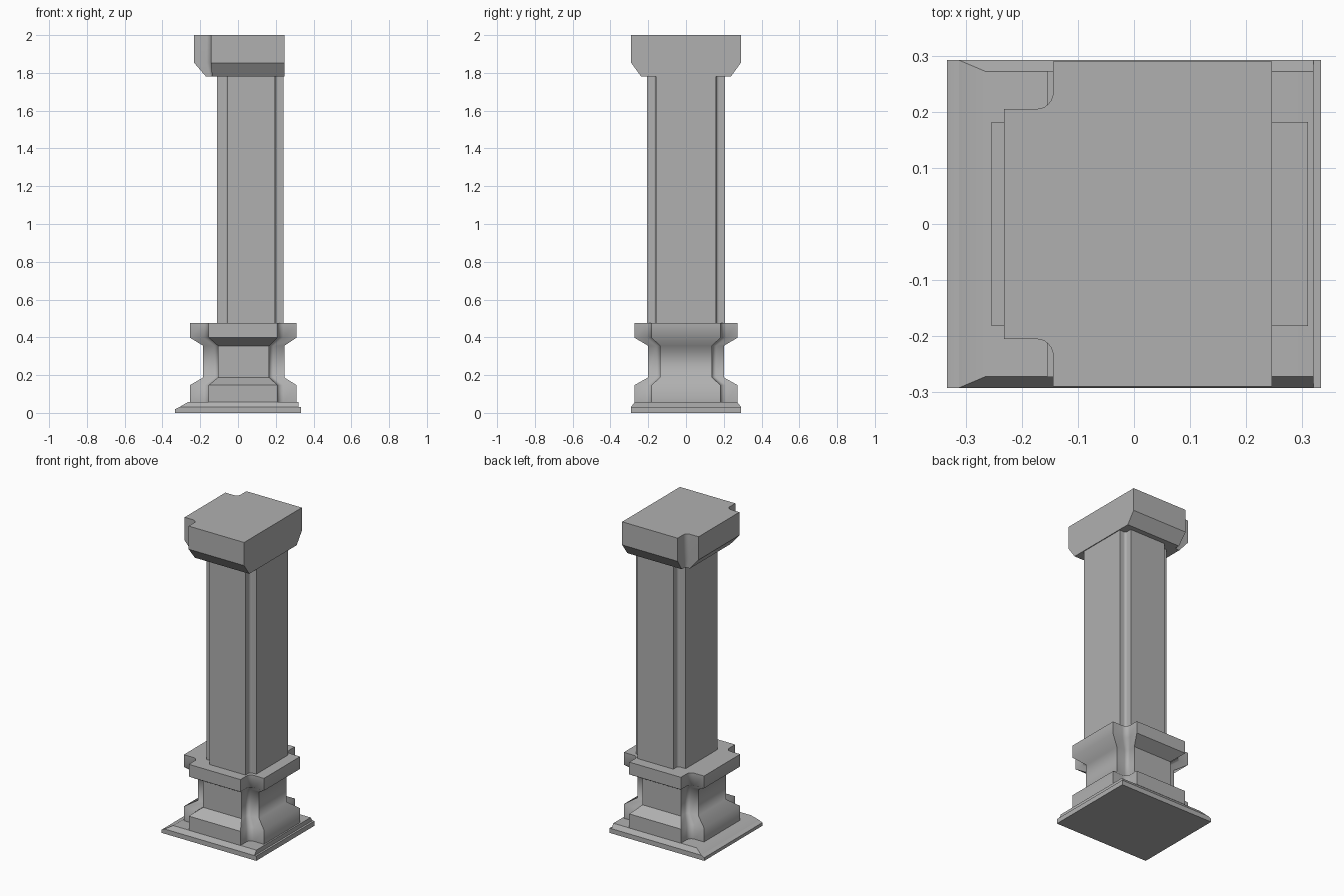
import bpy, bmesh, math

if "Cube" in bpy.data.objects:
    bpy.data.objects.remove(bpy.data.objects["Cube"])

# Darker grey stone
stone = bpy.data.materials.new("stone")
stone.diffuse_color = (0.435, 0.435, 0.435, 1)
stone.use_nodes = True
stone.node_tree.nodes["Principled BSDF"].inputs["Base Color"].default_value = stone.diffuse_color


def ring(z, x0, x1, y, fx0=None, fx1=None, sy=0.0, round_=0.35):
    """Rectangle with optional rounded inner notches at the corners.
    fx0..fx1 is the front face width, sy the half width of the side faces."""
    fx0 = x0 if fx0 is None else fx0
    fx1 = x1 if fx1 is None else fx1
    pts = []
    for sx, s in ((1, -1), (1, 1), (-1, 1), (-1, -1)):
        X, a = (x1, fx1) if sx > 0 else (x0, fx0)
        if abs(X - a) < 1e-6:
            corner = [(X, s * y, z)]
        else:
            r = round_ * min(abs(X - a), y - sy)
            corner = [(a, s * y, z)]
            for i in range(7):
                t = math.pi / 2 * i / 6
                corner.append((a + sx * r * (1 - math.cos(t)),
                               s * (sy + r * (1 - math.sin(t))), z))
            corner.append((X, s * sy, z))
        pts += corner if sx * s < 0 else corner[::-1]
    return pts


def loft(name, rings, soft=False):
    """Skin the rings, cap both ends and mark the hard edges.
    soft blends the mouldings everywhere but on the front and back faces."""
    bm = bmesh.new()
    vs = [[bm.verts.new(p) for p in r] for r in rings]
    n = len(vs[0])
    for a, b in zip(vs, vs[1:]):
        for i in range(n):
            j = (i + 1) % n
            bm.faces.new((a[i], a[j], b[j], b[i]))
    bm.faces.new(vs[0][::-1])
    bm.faces.new(vs[-1])
    bmesh.ops.recalc_face_normals(bm, faces=bm.faces)
    bm.normal_update()
    z_low, z_high = rings[0][0][2], rings[-1][0][2]
    for f in bm.faces:
        f.smooth = True
    for e in bm.edges:
        p, q = (v.co for v in e.verts)
        hard = e.calc_face_angle(0) > math.radians(30)
        if soft and abs(p.z - q.z) < 1e-5 and z_low + .01 < p.z < z_high - .01:
            hard = hard and abs(p.x - q.x) > 0.2
        e.smooth = not hard
    me = bpy.data.meshes.new(name)
    bm.to_mesh(me)
    bm.free()
    me.materials.append(stone)
    ob = bpy.data.objects.new(name, me)
    bpy.context.collection.objects.link(ob)
    return ob


# Plinth: lower slab and sloped upper step
loft("plinth_slab", [ring(0, -.333, .333, .292),
                     ring(.02, -.333, .333, .292),
                     ring(.03, -.312, .333, .292)])
loft("plinth_step", [ring(.03, -.312, .32, .292),
                     ring(.057, -.265, .32, .272)])

# Pedestal with flared top and bottom bands and notched corners
wide = (-.254, .31, .273, -.155, .208, .182)
waist = (-.184, .245, .20, -.106, .165, .138)
loft("pedestal", [ring(.057, *wide), ring(.147, *wide),
                  ring(.188, *waist), ring(.355, *waist),
                  ring(.398, *wide), ring(.476, *wide)], soft=True)

# Shaft
shaft = (-.11, .241, .206, -.055, .197, .16)
loft("shaft", [ring(.476, *shaft), ring(1.781, *shaft)])

# Capital: notched on the left corners only, cut flat on the right
cap = (-.232, .246, .29, -.144, .246, .205)
loft("capital", [ring(1.781, -.17, .246, .238, -.137, .246, .203),
                 ring(1.853, *cap), ring(2.0, *cap)])
